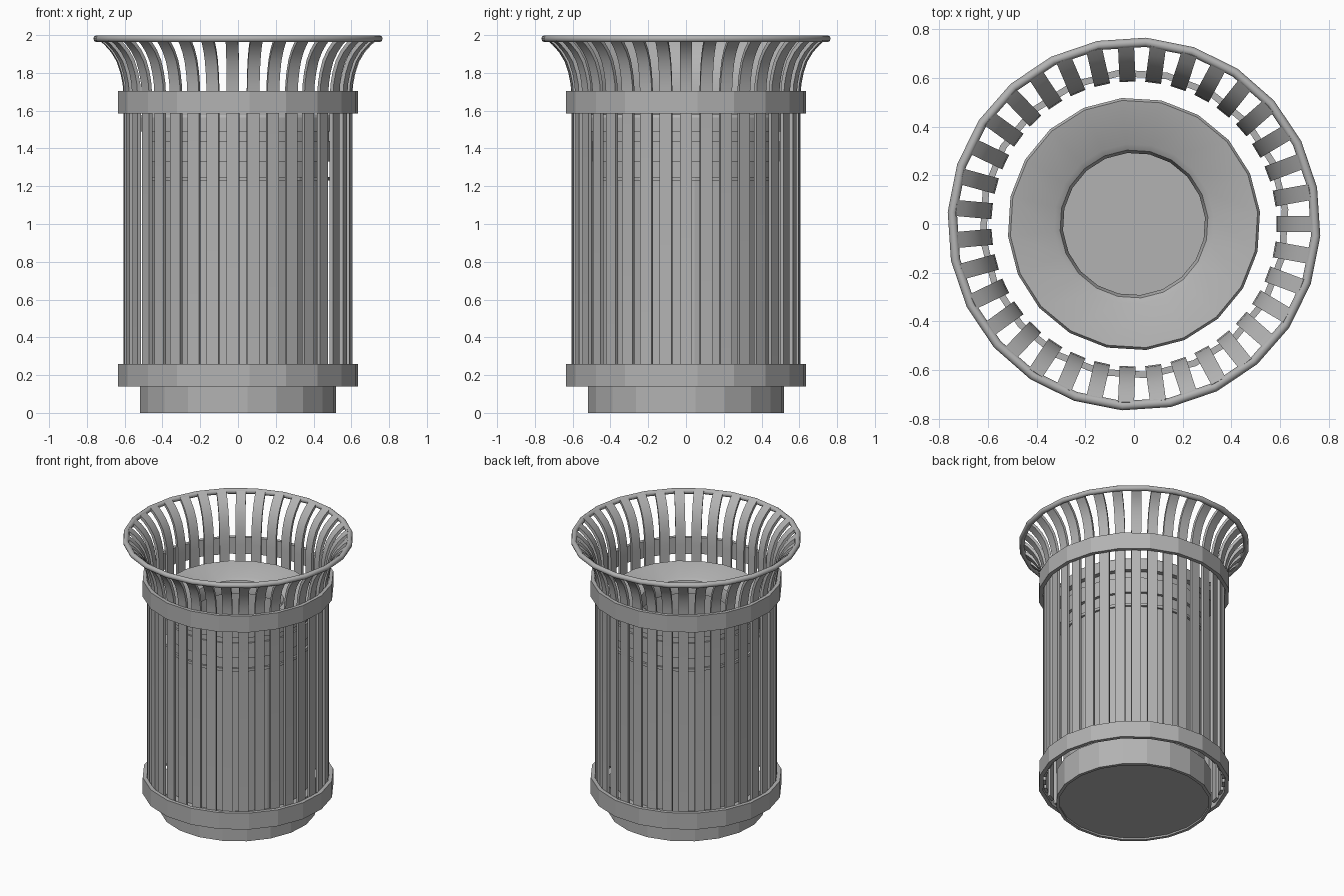
import bpy
import bmesh
import math
from mathutils import Vector

cube = bpy.data.objects.get("Cube")
if cube:
    bpy.data.objects.remove(cube)

# Single painted-metal colour
metal = bpy.data.materials.new("grey_metal")
metal.use_nodes = True
GREY = (0.45, 0.45, 0.45, 1)
metal.diffuse_color = GREY
metal.node_tree.nodes["Principled BSDF"].inputs["Base Color"].default_value = GREY


def finish(name, bm, smooth=None):
    bmesh.ops.recalc_face_normals(bm, faces=bm.faces)
    mesh = bpy.data.meshes.new(name)
    bm.to_mesh(mesh)
    bm.free()
    obj = bpy.data.objects.new(name, mesh)
    bpy.context.collection.objects.link(obj)
    mesh.materials.append(metal)
    if smooth:
        bpy.ops.object.select_all(action="DESELECT")
        obj.select_set(True)
        bpy.context.view_layer.objects.active = obj
        bpy.ops.object.shade_smooth_by_angle(angle=math.radians(smooth))
    return obj


def lathe(name, profile, sides, phase, closed=True, smooth=None):
    """Spin a radius/height profile around the vertical axis."""
    bm = bmesh.new()
    rings = []
    for i in range(sides):
        a = math.radians(phase) + math.tau * i / sides
        rings.append([bm.verts.new((r * math.cos(a), r * math.sin(a), z)) for r, z in profile])
    count = len(profile)
    for i in range(sides):
        a, b = rings[i], rings[(i + 1) % sides]
        for j in range(count if closed else count - 1):
            k = (j + 1) % count
            bm.faces.new((a[j], b[j], b[k], a[k]))
    if not closed:
        bm.faces.new([ring[0] for ring in rings])
        bm.faces.new([ring[-1] for ring in rings])
    return finish(name, bm, smooth)


# Flared slats: one bent strip repeated around the axis
SLATS, HALF_WIDTH, THICK = 35, 0.033, 0.02
outer = [Vector(p) for p in ((0.605, 0.16), (0.605, 1.66), (0.61, 1.74), (0.622, 1.80),
                             (0.642, 1.86), (0.672, 1.91), (0.708, 1.95), (0.745, 1.98))]
inner = []
for i, p in enumerate(outer):
    along = (outer[min(i + 1, len(outer) - 1)] - outer[max(i - 1, 0)]).normalized()
    inner.append(p + Vector((-along.y, along.x)) * THICK)

bm = bmesh.new()
for s in range(SLATS):
    a = math.tau * s / SLATS
    radial = Vector((math.cos(a), math.sin(a), 0))
    side = Vector((-math.sin(a), math.cos(a), 0)) * HALF_WIDTH
    loops = []
    for o, n in zip(outer, inner):
        po = radial * o.x + Vector((0, 0, o.y))
        pn = radial * n.x + Vector((0, 0, n.y))
        loops.append([bm.verts.new(c) for c in (po - side, po + side, pn + side, pn - side)])
    for lo, hi in zip(loops, loops[1:]):
        for j in range(4):
            k = (j + 1) % 4
            bm.faces.new((lo[j], lo[k], hi[k], hi[j]))
    bm.faces.new(loops[0])
    bm.faces.new(loops[-1])
finish("slats", bm, 35)

# Round top rim
tube = [(0.748 + 0.019 * math.cos(t), 1.981 + 0.019 * math.sin(t))
        for t in (math.tau * i / 10 for i in range(10))]
lathe("top_rim", tube, 24, -3.7, smooth=40)

# Two flat bands holding the slats
for name, low in (("lower_band", 0.14), ("upper_band", 1.585)):
    high = low + 0.12
    lathe(name, [(0.61, low), (0.637, low), (0.637, high), (0.61, high)], 20, 5.5)

# Base drum with a thin rim around the recessed underside
lathe("base", [(0.498, 0.012), (0.498, 0), (0.52, 0), (0.52, 0.2), (0.47, 0.2)],
      20, 5.5, closed=False)

# Inner bin, open at the top
lathe("inner_bin", [(0.475, 0.19), (0.475, 1.23), (0.49, 1.23), (0.49, 1.25),
                    (0.46, 1.25), (0.46, 0.21)], 20, 5.5, closed=False)

# Stepped lid funnelling down to a round opening
lathe("lid", [(0.475, 1.25), (0.475, 1.33), (0.497, 1.33), (0.497, 1.44), (0.485, 1.44),
              (0.485, 1.49), (0.52, 1.49), (0.52, 1.565), (0.51, 1.58), (0.33, 1.545),
              (0.305, 1.53), (0.293, 1.50), (0.293, 1.44), (0.31, 1.44), (0.31, 1.50),
              (0.46, 1.47), (0.46, 1.25)], 20, 5.5, smooth=25)
